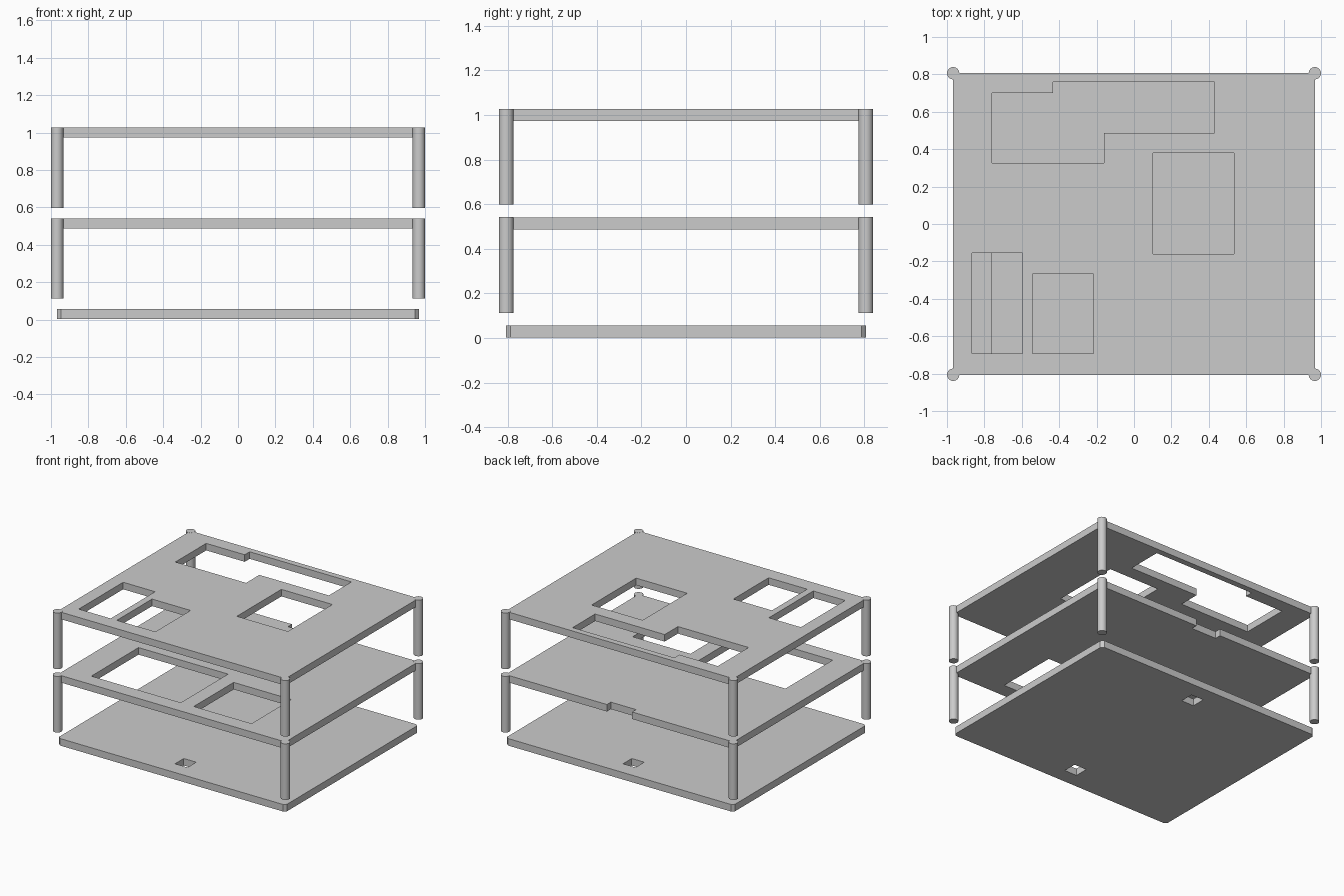
import bpy
import bmesh
import math

cube = bpy.data.objects.get("Cube")
if cube:
    bpy.data.objects.remove(cube, do_unlink=True)

HX, HY = 0.967, 0.806      # half width and depth of every plate
THICK = 0.054              # plate thickness
POST_R, POST_H = 0.033, 0.43

grey = bpy.data.materials.new("plain_grey")
grey.use_nodes = True
colour = (0.6, 0.6, 0.6, 1)
grey.diffuse_color = colour
grey.node_tree.nodes["Principled BSDF"].inputs["Base Color"].default_value = colour


def finish(bm, name):
    mesh = bpy.data.meshes.new(name)
    bm.to_mesh(mesh)
    bm.free()
    mesh.materials.append(grey)
    obj = bpy.data.objects.new(name, mesh)
    bpy.context.collection.objects.link(obj)
    return obj


def rect(x0, x1, y0, y1):
    return [(x0, y0), (x1, y0), (x1, y1), (x0, y1)]


def plate(name, top, outline, holes):
    """Flat sheet with cut-outs, extruded down from its top height."""
    bm = bmesh.new()
    for loop in [outline] + holes:
        vs = [bm.verts.new((x, y, top - THICK)) for x, y in loop]
        for a, b in zip(vs, vs[1:] + vs[:1]):
            bm.edges.new((a, b))
    bmesh.ops.triangle_fill(bm, edges=bm.edges[:], use_beauty=True)
    sheet = bmesh.ops.extrude_face_region(bm, geom=bm.faces[:], use_keep_orig=True)
    raised = [g for g in sheet["geom"] if isinstance(g, bmesh.types.BMVert)]
    bmesh.ops.translate(bm, verts=raised, vec=(0, 0, THICK))
    bmesh.ops.recalc_face_normals(bm, faces=bm.faces[:])
    return finish(bm, name)


def post(name, x, y, top):
    bm = bmesh.new()
    bmesh.ops.create_cone(bm, cap_ends=True, segments=32, radius1=POST_R,
                          radius2=POST_R, depth=POST_H)
    obj = finish(bm, name)
    obj.location = (x, y, top - POST_H / 2 + 0.0005)
    bpy.ops.object.select_all(action="DESELECT")
    obj.select_set(True)
    bpy.context.view_layer.objects.active = obj
    bpy.ops.object.shade_smooth_by_angle(angle=math.radians(35))


# Base plate: clipped corners and two square openings
c = 0.02
base_outline = [(-HX + c, -HY), (HX - c, -HY), (HX, -HY + c), (HX, HY - c),
                (HX - c, HY), (-HX + c, HY), (-HX, HY - c), (-HX, -HY + c)]
s = 0.053
base_holes = [rect(-s, s, y - s, y + s) for y in (-0.635, 0.635)]
plate("base_plate", 0.056, base_outline, base_holes)

# Middle plate: notch in the back edge and two openings at the front
n, depth = 0.107, 0.048
middle_outline = [(-HX, -HY), (HX, -HY), (HX, HY), (n, HY), (n, HY - depth),
                  (-n, HY - depth), (-n, HY), (-HX, HY)]
plate("middle_plate", 0.541, middle_outline,
      [rect(-0.76, 0.0, -0.693, -0.12), rect(0.11, 0.6, -0.693, -0.21)])

# Top plate: one stepped opening and three rectangular ones
stepped = [(-0.76, 0.326), (-0.16, 0.326), (-0.16, 0.487), (0.43, 0.487),
           (0.43, 0.76), (-0.433, 0.76), (-0.433, 0.70), (-0.76, 0.70)]
plate("top_plate", 1.027, rect(-HX, HX, -HY, HY),
      [stepped, rect(0.102, 0.535, -0.16, 0.38),
       rect(-0.866, -0.595, -0.693, -0.155),
       rect(-0.543, -0.216, -0.693, -0.266)])

# Corner posts hanging from the two upper plates
for level, top in (("middle", 0.541), ("top", 1.027)):
    for side, x in (("left", HX), ("right", -HX)):
        for end, y in (("front", -HY), ("back", HY)):
            post(f"{level}_{end}_{side}_post", x, y, top)
